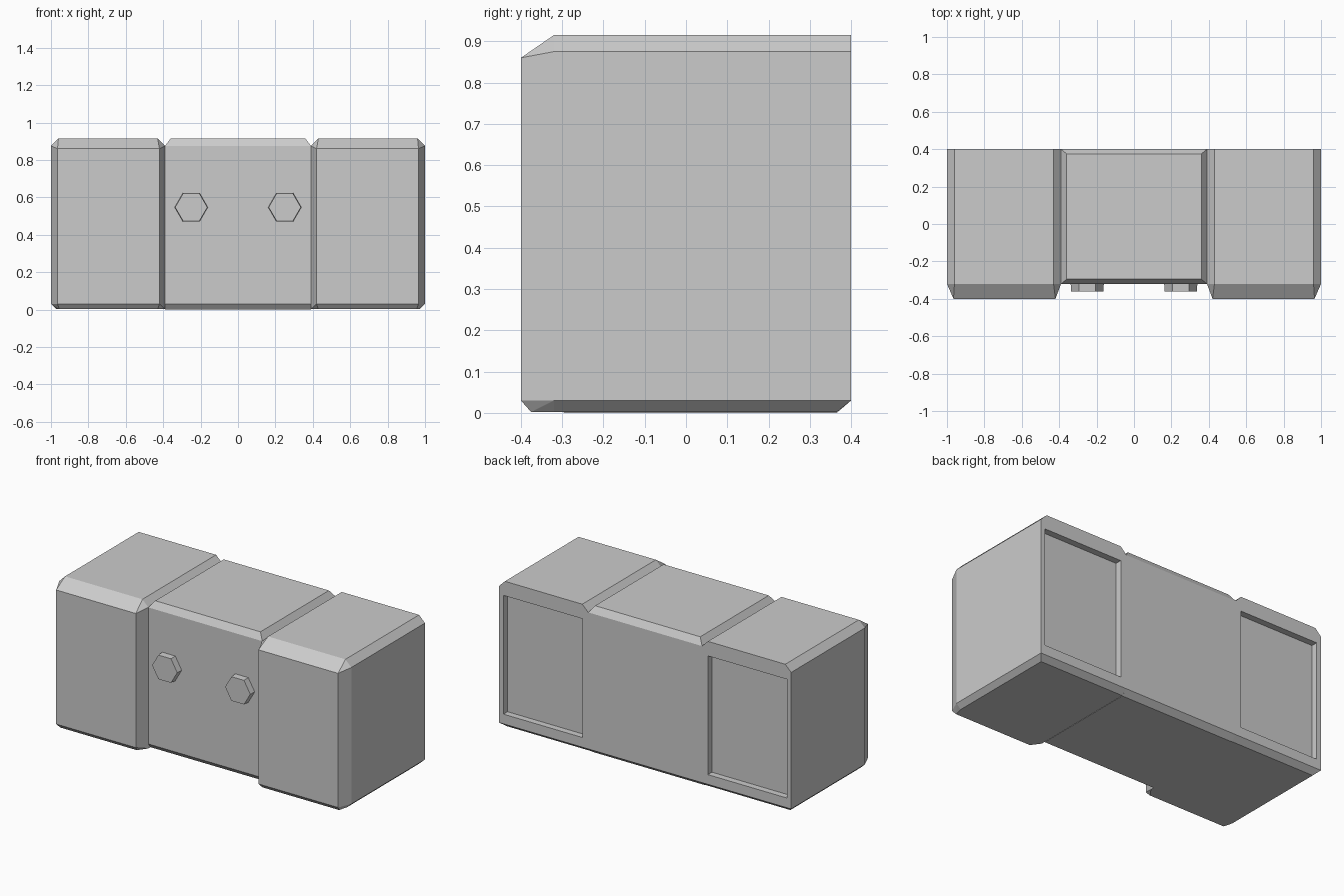
import bpy, bmesh, math
from mathutils import Matrix, Vector

cube = bpy.data.objects.get("Cube")
if cube:
    bpy.data.objects.remove(cube, do_unlink=True)

grey = bpy.data.materials.new("plain grey")
grey.use_nodes = True
grey.diffuse_color = (0.6, 0.6, 0.6, 1)
grey.node_tree.nodes["Principled BSDF"].inputs["Base Color"].default_value = (0.6, 0.6, 0.6, 1)


def add_object(name, bm):
    bmesh.ops.recalc_face_normals(bm, faces=bm.faces)
    mesh = bpy.data.meshes.new(name)
    bm.to_mesh(mesh)
    bm.free()
    mesh.materials.append(grey)
    obj = bpy.data.objects.new(name, mesh)
    bpy.context.collection.objects.link(obj)
    return obj


def hull(name, points):
    """Chamfered block with flat faces wrapped around its corner points."""
    bm = bmesh.new()
    for p in points:
        bm.verts.new(p)
    bmesh.ops.convex_hull(bm, input=bm.verts)
    bmesh.ops.dissolve_limit(bm, angle_limit=math.radians(1),
                             verts=bm.verts, edges=bm.edges)
    return add_object(name, bm)


def box(xs, ys, zs):
    return [(x, y, z) for x in xs for y in ys for z in zs]


def cut(obj, xs, ys, zs):
    cutter = hull("recess_cutter", box(xs, ys, zs))
    cutter.hide_render = True
    mod = obj.modifiers.new("recess", "BOOLEAN")
    mod.operation = "DIFFERENCE"
    mod.solver = "EXACT"
    mod.object = cutter
    bpy.context.view_layer.objects.active = obj
    bpy.ops.object.modifier_apply(modifier=mod.name)
    bpy.data.objects.remove(cutter, do_unlink=True)


# Centre block, chamfered on top and along its bottom edges
hull("centre_block",
     box((-0.39, 0.39), (-0.32, 0.4), (0.03, 0.875))
     + box((-0.36, 0.36), (-0.295, 0.375), (0.915,))
     + box((-0.39, 0.39), (-0.295, 0.365), (0,)))

# Outer blocks, chamfered at the front, top and bottom
block = (box((0.39, 1), (-0.32, 0.4), (0.03, 0.875))
         + box((0.42, 0.965), (-0.4,), (0.03, 0.86))
         + box((0.43, 0.96), (-0.32, 0.4), (0.915,))
         + box((0.39, 0.97), (-0.32, 0.365), (0.002,))
         + box((0.43, 0.955), (-0.375,), (0.002,)))

for side, s in (("left", 1), ("right", -1)):
    outer = hull(side + "_block", [(s * x, y, z) for x, y, z in block])
    # Recessed rear panel
    cut(outer, (s * 0.43, s * 0.97), (0.36, 0.5), (0.09, 0.825))

    # Hexagonal bolt head on the front
    bm = bmesh.new()
    bmesh.ops.create_cone(
        bm, cap_ends=True, segments=6, radius1=0.09, radius2=0.086, depth=0.06,
        matrix=Matrix.Translation(Vector((s * 0.25, -0.33, 0.547)))
        @ Matrix.Rotation(math.radians(90), 4, "X")
        @ Matrix.Rotation(math.radians(90), 4, "Z"))
    # Turn so that two corners point sideways
    if max(v.co.x for v in bm.verts) - s * 0.25 < 0.085:
        bmesh.ops.rotate(bm, verts=bm.verts, cent=(s * 0.25, -0.33, 0.547),
                         matrix=Matrix.Rotation(math.radians(30), 3, "Y"))
    add_object(side + "_bolt", bm)
